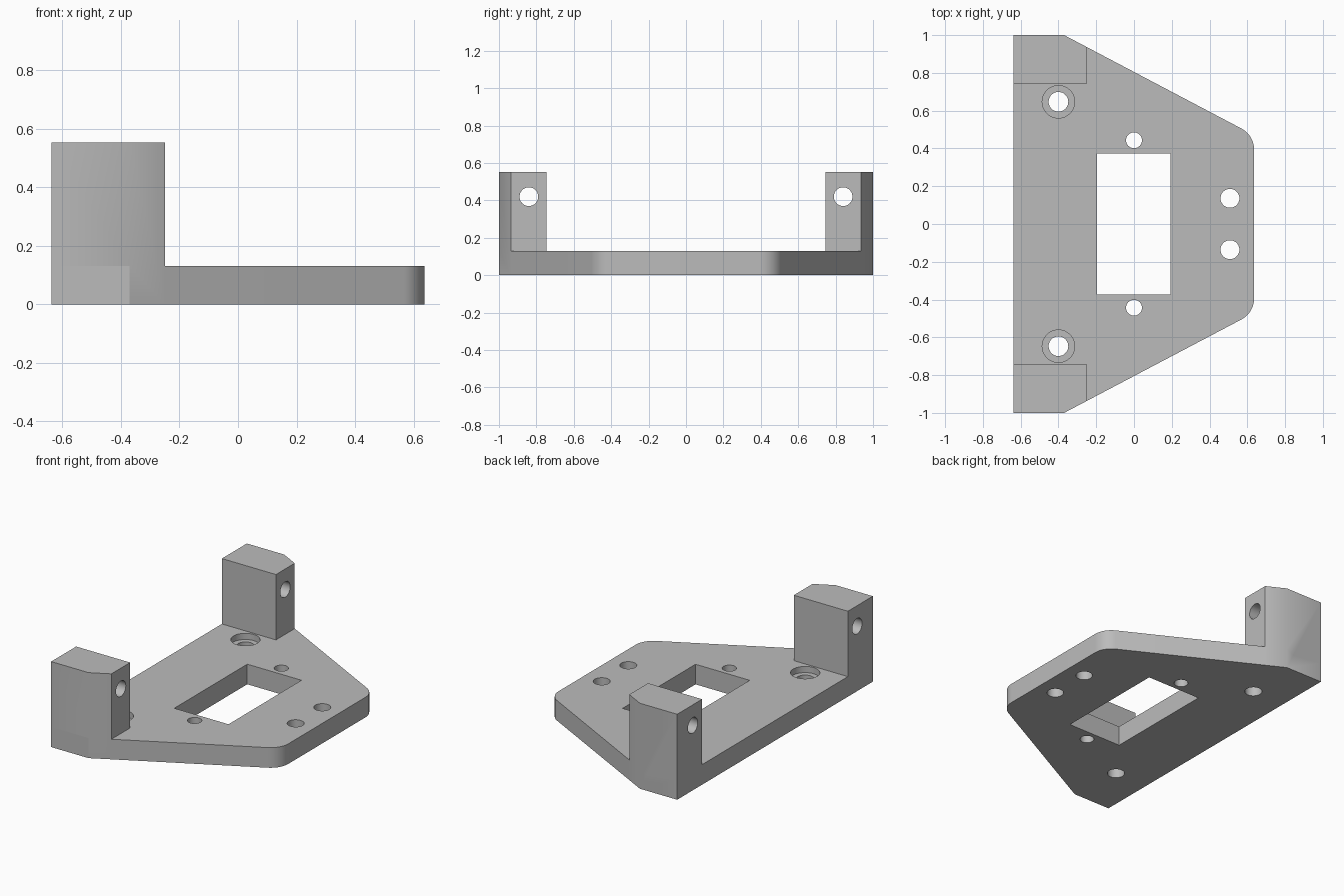
import bpy, bmesh, math
from mathutils import Matrix, Vector

cube = bpy.data.objects.get("Cube")
if cube:
    bpy.data.objects.remove(cube, do_unlink=True)

LEFT, RIGHT = -0.637, 0.636
THICK, HEIGHT = 0.13, 0.553
POST_X, POST_Y = -0.25, 0.745
BEND = Vector((-0.37, 1.0))     # where the slanted side begins
CORNER = Vector((RIGHT, 0.47))  # unrounded outer corner
RADIUS = 0.127

grey = bpy.data.materials.new("plain grey")
grey.use_nodes = True
grey.diffuse_color = (0.5, 0.5, 0.5, 1)
grey.node_tree.nodes["Principled BSDF"].inputs["Base Color"].default_value = (0.5, 0.5, 0.5, 1)


def make_object(name, bm):
    bmesh.ops.recalc_face_normals(bm, faces=bm.faces)
    mesh = bpy.data.meshes.new(name)
    bm.to_mesh(mesh)
    bm.free()
    mesh.materials.append(grey)
    obj = bpy.data.objects.new(name, mesh)
    bpy.context.collection.objects.link(obj)
    return obj


def prism(name, outline, z0, z1):
    bm = bmesh.new()
    face = bm.faces.new([bm.verts.new((x, y, z0)) for x, y in outline])
    top = bmesh.ops.extrude_face_region(bm, geom=[face])["geom"]
    bmesh.ops.translate(bm, vec=(0, 0, z1 - z0),
                        verts=[v for v in top if isinstance(v, bmesh.types.BMVert)])
    return make_object(name, bm)


def cylinder(name, centre, radius, depth, axis="Z"):
    bm = bmesh.new()
    turn = Matrix.Rotation(math.pi / 2, 4, "Y") if axis == "X" else Matrix()
    bmesh.ops.create_cone(bm, cap_ends=True, segments=48, radius1=radius, radius2=radius,
                          depth=depth, matrix=Matrix.Translation(centre) @ turn)
    return make_object(name, bm)


def combine(target, other, operation):
    mod = target.modifiers.new(operation, "BOOLEAN")
    mod.operation, mod.solver, mod.object = operation, "EXACT", other
    other.hide_render = True
    bpy.context.view_layer.objects.active = target
    bpy.ops.object.modifier_apply(modifier=mod.name)
    bpy.data.objects.remove(other, do_unlink=True)


# Plate outline: slanted sides with rounded outer corners
slant = (CORNER - BEND).normalized()
turn = math.acos(-slant.y)
arc_x = RIGHT - RADIUS
arc_y = CORNER.y - RADIUS * math.tan(turn / 2)
half = [(LEFT, 1.0), tuple(BEND)]
for i in range(13):
    a = turn * (1 - i / 12)
    half.append((arc_x + RADIUS * math.cos(a), arc_y + RADIUS * math.sin(a)))
outline = half + [(x, -y) for x, y in reversed(half)]
bracket = prism("mounting_bracket", outline, 0, THICK)

# Upright posts at both ends, trimmed by the slanted side
slant_y = BEND.y + slant.y / slant.x * (POST_X - BEND.x)
for s in (1, -1):
    post = [(LEFT, POST_Y), (POST_X, POST_Y), (POST_X, slant_y), tuple(BEND), (LEFT, 1.0)]
    combine(bracket, prism("post", [(x, s * y) for x, y in post], 0, HEIGHT), "UNION")

# Rectangular window
window = [(-0.195, -0.373), (0.193, -0.373), (0.193, 0.373), (-0.195, 0.373)]
combine(bracket, prism("window_cutter", window, -0.1, 0.3), "DIFFERENCE")

# Holes, mirrored front to back
for s in (1, -1):
    cutters = [
        cylinder("screw_hole", (0, s * 0.443, 0), 0.042, 0.6),
        cylinder("end_hole", (0.508, s * 0.136, 0), 0.05, 0.6),
        cylinder("mount_hole", (-0.4, s * 0.647, 0), 0.052, 0.6),
        cylinder("counterbore", (-0.4, s * 0.647, THICK + 0.06), 0.086, 0.2),
        cylinder("post_hole", (-0.45, s * 0.84, 0.42), 0.05, 0.8, "X"),
    ]
    for cutter in cutters:
        combine(bracket, cutter, "DIFFERENCE")

# Smooth the round parts, keep the edges sharp
bpy.ops.object.select_all(action="DESELECT")
bracket.select_set(True)
bpy.context.view_layer.objects.active = bracket
bpy.ops.object.shade_smooth_by_angle(angle=math.radians(30))
